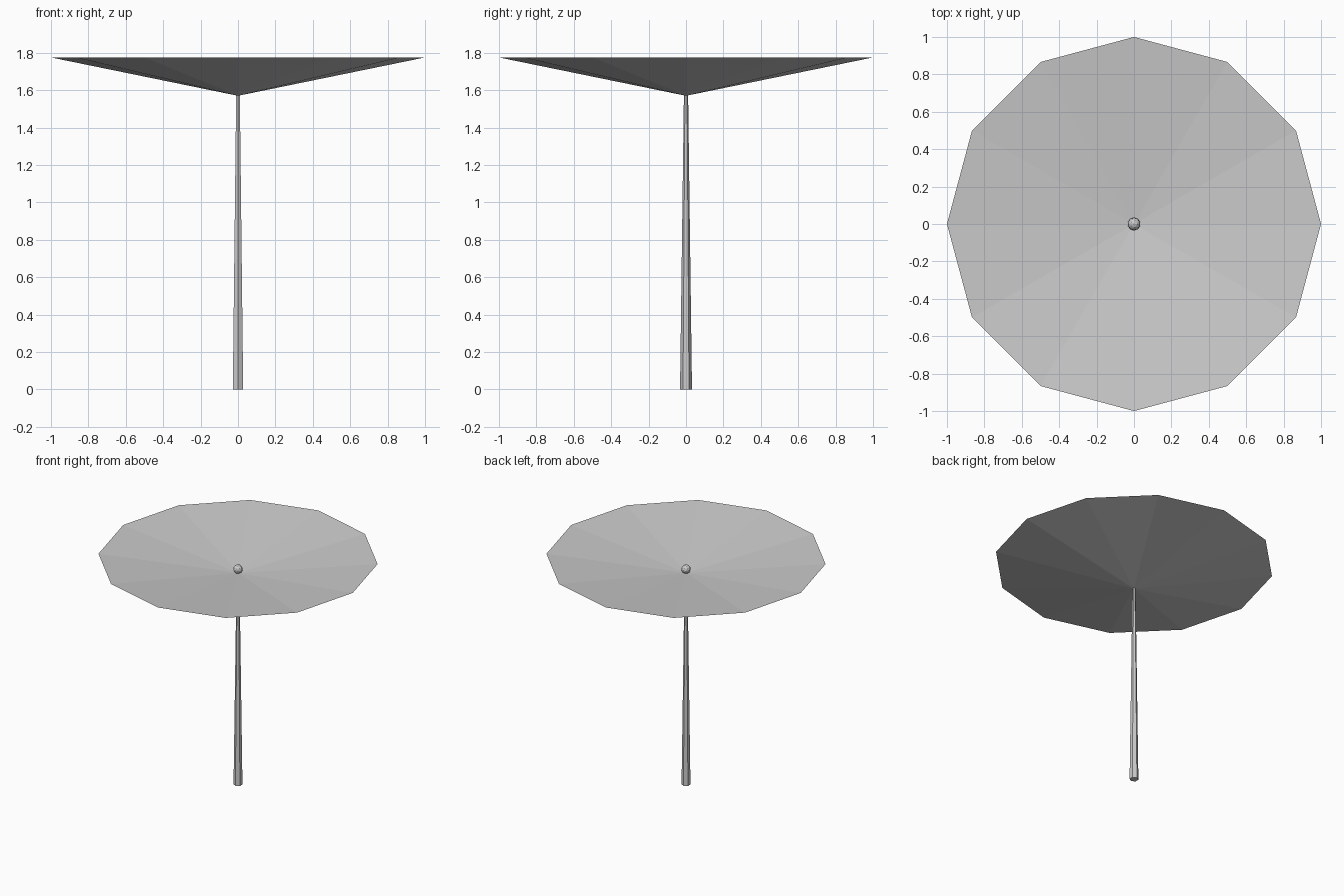
import bpy, bmesh, math

if "Cube" in bpy.data.objects:
    bpy.data.objects.remove(bpy.data.objects["Cube"])

RIM_Z = 1.775


def ngon(bm, sides, r, z, start=0.0):
    return [bm.verts.new((r * math.cos(start + 2 * math.pi * i / sides),
                          r * math.sin(start + 2 * math.pi * i / sides), z))
            for i in range(sides)]


def finish(bm, name):
    bmesh.ops.recalc_face_normals(bm, faces=bm.faces)
    me = bpy.data.meshes.new(name)
    bm.to_mesh(me)
    bm.free()
    ob = bpy.data.objects.new(name, me)
    bpy.context.collection.objects.link(ob)
    return ob


# Canopy: shallow dish with a deeper underside, both fanned from one rim
bm = bmesh.new()
rim = ngon(bm, 12, 1.0, RIM_Z)
for apex_z in (1.57, 1.665):
    apex = bm.verts.new((0, 0, apex_z))
    for i in range(12):
        bm.faces.new((rim[i], rim[(i + 1) % 12], apex))
finish(bm, "canopy")

# Pole: tapered hexagonal shaft
bm = bmesh.new()
low = ngon(bm, 6, 0.032, 0.0, math.pi / 2)
top = ngon(bm, 6, 0.011, 1.60, math.pi / 2)
for i in range(6):
    j = (i + 1) % 6
    bm.faces.new((low[i], low[j], top[j], top[i]))
bm.faces.new(low)
bm.faces.new(top)
finish(bm, "pole")

# Finial: small faceted ball above the dish centre
bpy.ops.mesh.primitive_ico_sphere_add(subdivisions=2, radius=0.034, location=(0, 0, 1.695))
bpy.context.object.name = "finial"
